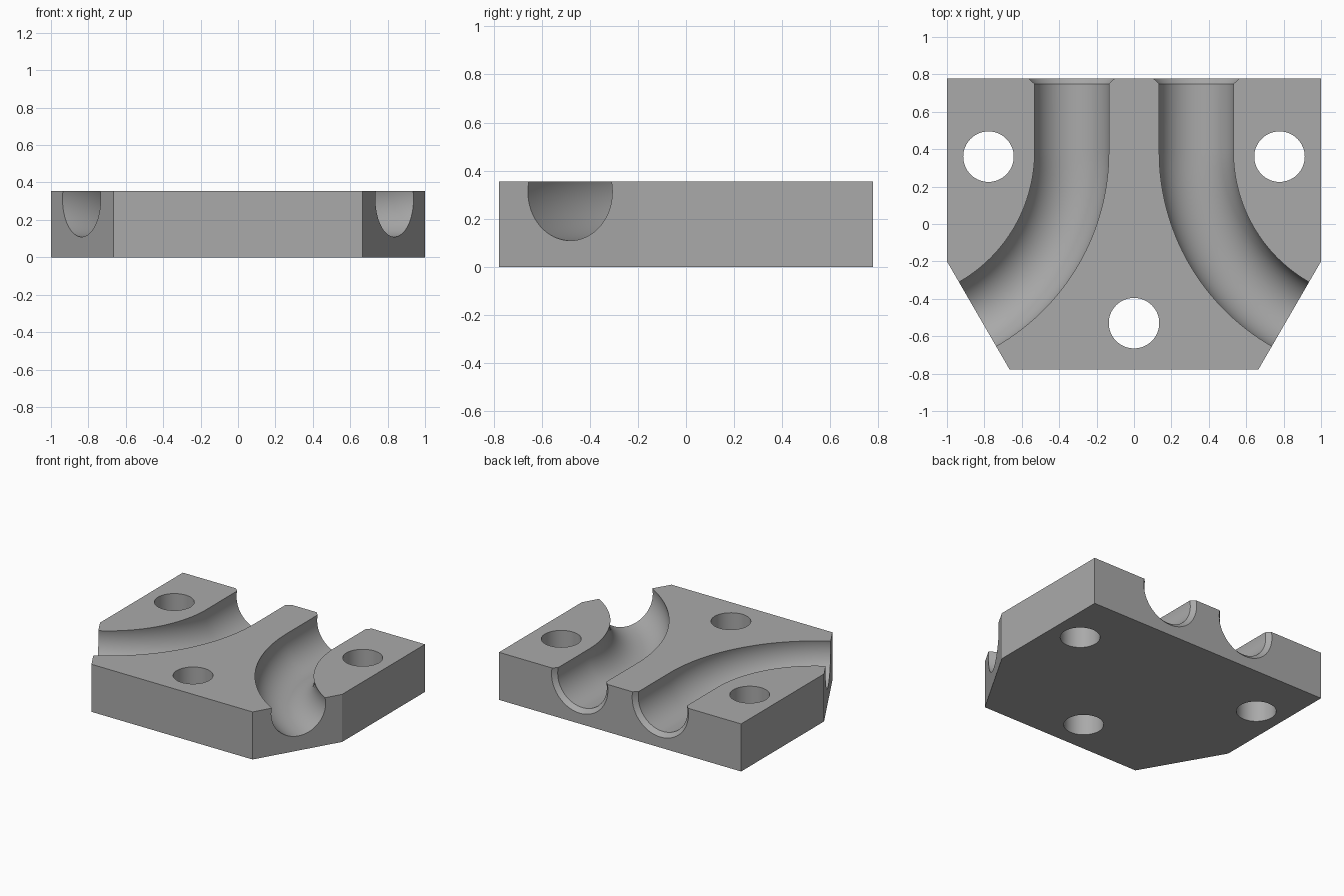
import bpy, bmesh, math
from mathutils import Vector

if "Cube" in bpy.data.objects:
    bpy.data.objects.remove(bpy.data.objects["Cube"])

HEIGHT = 0.355
BACK = 0.778
TUBE_R, TUBE_Z = 0.203, 0.312
BEND_R, BEND_X, BEND_Y = 1.0, 0.333, 0.386

grey = bpy.data.materials.new("plain grey")
grey.use_nodes = True
colour = (0.4, 0.4, 0.4, 1)
grey.diffuse_color = colour
grey.node_tree.nodes["Principled BSDF"].inputs["Base Color"].default_value = colour


def make_object(name, bm):
    bmesh.ops.recalc_face_normals(bm, faces=bm.faces)
    mesh = bpy.data.meshes.new(name)
    bm.to_mesh(mesh)
    bm.free()
    mesh.materials.append(grey)
    obj = bpy.data.objects.new(name, mesh)
    bpy.context.collection.objects.link(obj)
    return obj


def block(name):
    """Plate with its two front corners cut off."""
    half = [(1, BACK), (1, -0.2), (0.665, -BACK)]
    outline = half + [(-x, y) for x, y in reversed(half)]
    bm = bmesh.new()
    base = bm.faces.new([bm.verts.new((x, y, 0)) for x, y in outline])
    top = bmesh.ops.extrude_face_region(bm, geom=[base])["geom"]
    verts = [v for v in top if isinstance(v, bmesh.types.BMVert)]
    bmesh.ops.translate(bm, verts=verts, vec=(0, 0, HEIGHT))
    return make_object(name, bm)


def channel_cutter(name, side):
    """Round tube swept down a straight, then round a 60 degree bend."""
    # Each station: centre x, centre y, heading angle, radius (flared mouth first)
    stations = [(BEND_X, BACK + 0.03, 0, TUBE_R + 0.06),
                (BEND_X, BACK - 0.03, 0, TUBE_R)]
    steps = 32
    for i in range(steps + 1):
        a = math.radians(60) * i / steps
        stations.append((BEND_X + BEND_R * (1 - math.cos(a)),
                         BEND_Y - BEND_R * math.sin(a), a, TUBE_R))
    x, y, a, r = stations[-1]
    stations.append((x + 0.1 * math.sin(a), y - 0.1 * math.cos(a), a, r))

    bm = bmesh.new()
    sides = 64
    rings = []
    for x, y, a, r in stations:
        across = Vector((math.cos(a), math.sin(a), 0))
        ring = []
        for k in range(sides):
            t = math.tau * k / sides
            p = Vector((x, y, TUBE_Z)) + across * r * math.cos(t)
            ring.append(bm.verts.new((side * p.x, p.y, p.z + r * math.sin(t))))
        rings.append(ring)
    for a, b in zip(rings, rings[1:]):
        for k in range(sides):
            n = (k + 1) % sides
            bm.faces.new((a[k], a[n], b[n], b[k]))
    bm.faces.new(rings[0])
    bm.faces.new(rings[-1])
    return make_object(name, bm)


def hole_cutter(name, x, y):
    bm = bmesh.new()
    bmesh.ops.create_cone(bm, cap_ends=True, segments=64, radius1=0.135,
                          radius2=0.135, depth=1)
    bmesh.ops.translate(bm, verts=bm.verts, vec=(x, y, HEIGHT / 2))
    return make_object(name, bm)


# Main plate and the shapes taken out of it
plate = block("channel_plate")
cutters = [channel_cutter("left_channel_cutter", 1),
           channel_cutter("right_channel_cutter", -1),
           hole_cutter("left_hole_cutter", 0.778, 0.36),
           hole_cutter("right_hole_cutter", -0.778, 0.36),
           hole_cutter("front_hole_cutter", 0, -0.53)]

bpy.ops.object.select_all(action="DESELECT")
plate.select_set(True)
bpy.context.view_layer.objects.active = plate
for cutter in cutters:
    cutter.hide_render = True
    mod = plate.modifiers.new(cutter.name, "BOOLEAN")
    mod.operation = "DIFFERENCE"
    mod.solver = "EXACT"
    mod.object = cutter
    bpy.ops.object.modifier_apply(modifier=mod.name)
for cutter in cutters:
    bpy.data.objects.remove(cutter)

# Smooth bores, sharp rims
bpy.ops.object.shade_smooth_by_angle(angle=math.radians(30))
